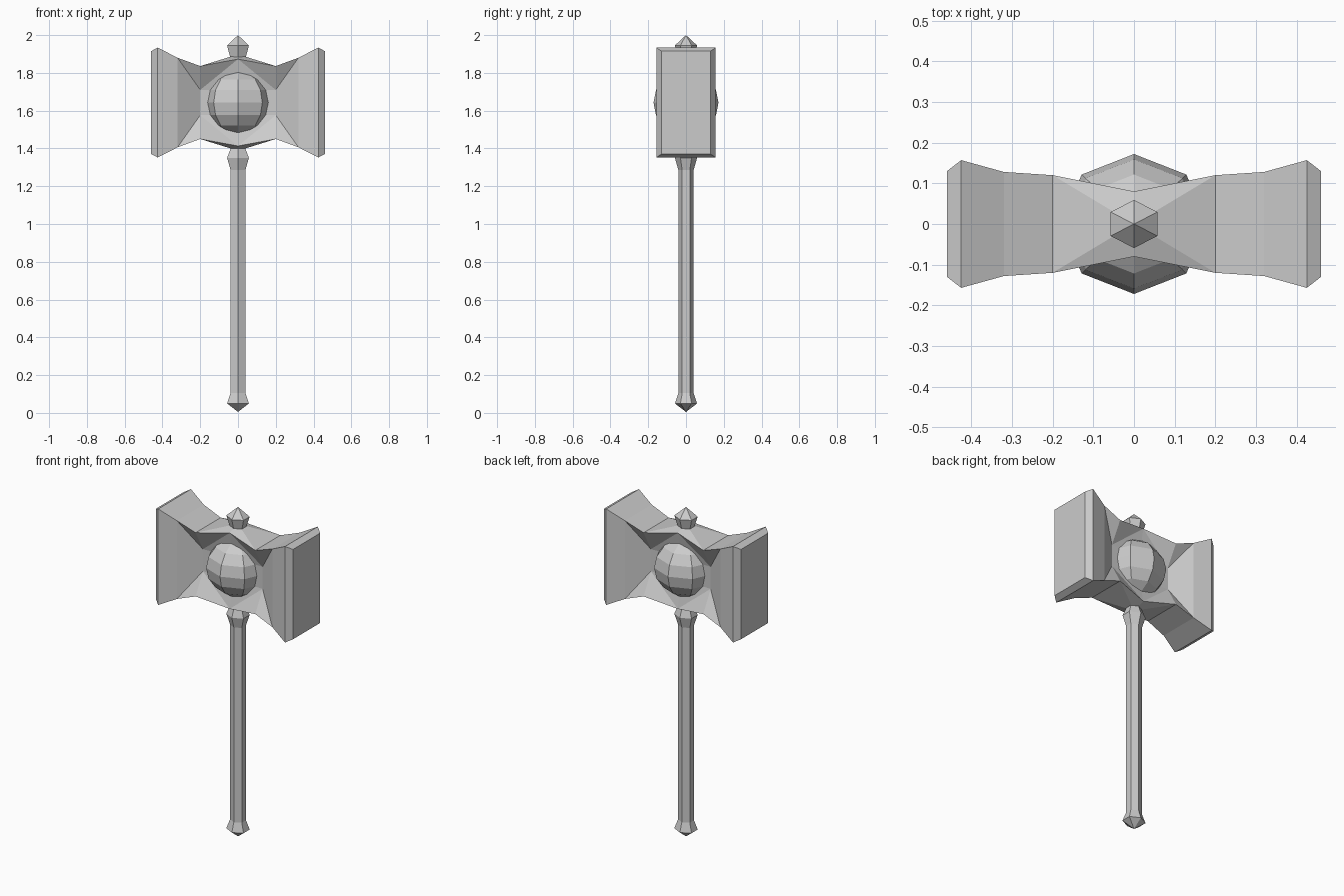
import bpy, bmesh, math
from mathutils import Vector

if "Cube" in bpy.data.objects:
    bpy.data.objects.remove(bpy.data.objects["Cube"], do_unlink=True)

HEAD_Z = 1.643

steel = bpy.data.materials.new("plain_grey")
steel.use_nodes = True
GREY = (0.6, 0.6, 0.6, 1.0)
steel.diffuse_color = GREY
for node in steel.node_tree.nodes:
    if node.type == "BSDF_PRINCIPLED":
        node.inputs["Base Color"].default_value = GREY


def finish(name, bm, z=0.0):
    bmesh.ops.remove_doubles(bm, verts=bm.verts, dist=0.0005)
    bmesh.ops.recalc_face_normals(bm, faces=bm.faces)
    mesh = bpy.data.meshes.new(name)
    bm.to_mesh(mesh)
    bm.free()
    mesh.materials.append(steel)
    obj = bpy.data.objects.new(name, mesh)
    obj.location.z = z
    bpy.context.collection.objects.link(obj)
    return obj


def hex_lathe(name, profile):
    """Six-sided turned part with a corner facing front; radius 0 makes a point."""
    bm = bmesh.new()
    rings = []
    for z, r in profile:
        ring = []
        for i in range(6):
            a = math.radians(90 + 60 * i)
            ring.append(bm.verts.new((1.13 * r * math.cos(a), r * math.sin(a), z)))
        rings.append(ring)
    for low, high in zip(rings, rings[1:]):
        for i in range(6):
            j = (i + 1) % 6
            bm.faces.new((low[i], low[j], high[j], high[i]))
    for (z, r), ring in ((profile[0], rings[0]), (profile[-1], rings[-1])):
        if r:
            bm.faces.new(ring)
    bmesh.ops.remove_doubles(bm, verts=bm.verts, dist=0.0005)
    return finish(name, bm)


# Handle with flared pommel and collar, and the pointed finial on top
hex_lathe("handle", [(0.005, 0), (0.05, 0.059), (0.105, 0.04), (1.285, 0.04),
                     (1.35, 0.059), (1.41, 0.036)])
hex_lathe("finial", [(1.86, 0.036), (1.945, 0.059), (2.0, 0)])

# Head: one eighth is modelled, then reflected across all three planes
points = {
    "end": (0.46, 0.13, 0.272),
    "rim": (0.425, 0.157, 0.291),
    "neck": (0.32, 0.128, 0.237),
    "waist": (0.2, 0.12, 0.193),
    "pinch": (0.2, 0.05, 0.067),
    "crown": (0, 0.08, 0.23),
    "hollow": (0, 0.045, 0.067),
}
bm = bmesh.new()
corner, mid, top = {}, {}, {}
for key, (x, y, z) in points.items():
    corner[key] = bm.verts.new((x, y, z))
    if key not in ("waist", "crown"):
        mid[key] = bm.verts.new((x, y, 0))
    if key in ("end", "rim", "neck", "waist"):
        top[key] = bm.verts.new((x, 0, z))
peak = bm.verts.new((0, 0, 0.255))
end_centre = bm.verts.new((points["end"][0], 0, 0))

faces = [(end_centre, mid["end"], corner["end"], top["end"])]
for a, b in (("end", "rim"), ("rim", "neck"), ("neck", "pinch"), ("pinch", "hollow")):
    faces.append((mid[a], mid[b], corner[b], corner[a]))
for a, b in (("end", "rim"), ("rim", "neck"), ("neck", "waist")):
    faces.append((top[a], corner[a], corner[b], top[b]))
faces += [
    (corner["neck"], corner["pinch"], corner["waist"]),
    (corner["waist"], corner["pinch"], corner["crown"]),
    (corner["crown"], corner["pinch"], corner["hollow"]),
    (top["waist"], corner["waist"], peak),
    (peak, corner["waist"], corner["crown"]),
]
for f in faces:
    bm.faces.new(f)
for axis in range(3):
    copy = bmesh.ops.duplicate(bm, geom=bm.verts[:] + bm.edges[:] + bm.faces[:])
    flip = Vector((1, 1, 1))
    flip[axis] = -1
    for g in copy["geom"]:
        if isinstance(g, bmesh.types.BMVert):
            g.co = g.co * flip
finish("hammer_head", bm, HEAD_Z)

# Faceted orb set through the middle of the head
bm = bmesh.new()
bmesh.ops.create_uvsphere(bm, u_segments=8, v_segments=8, radius=1)
bmesh.ops.scale(bm, vec=(0.182, 0.172, 0.172), verts=bm.verts)
finish("orb", bm, HEAD_Z)
